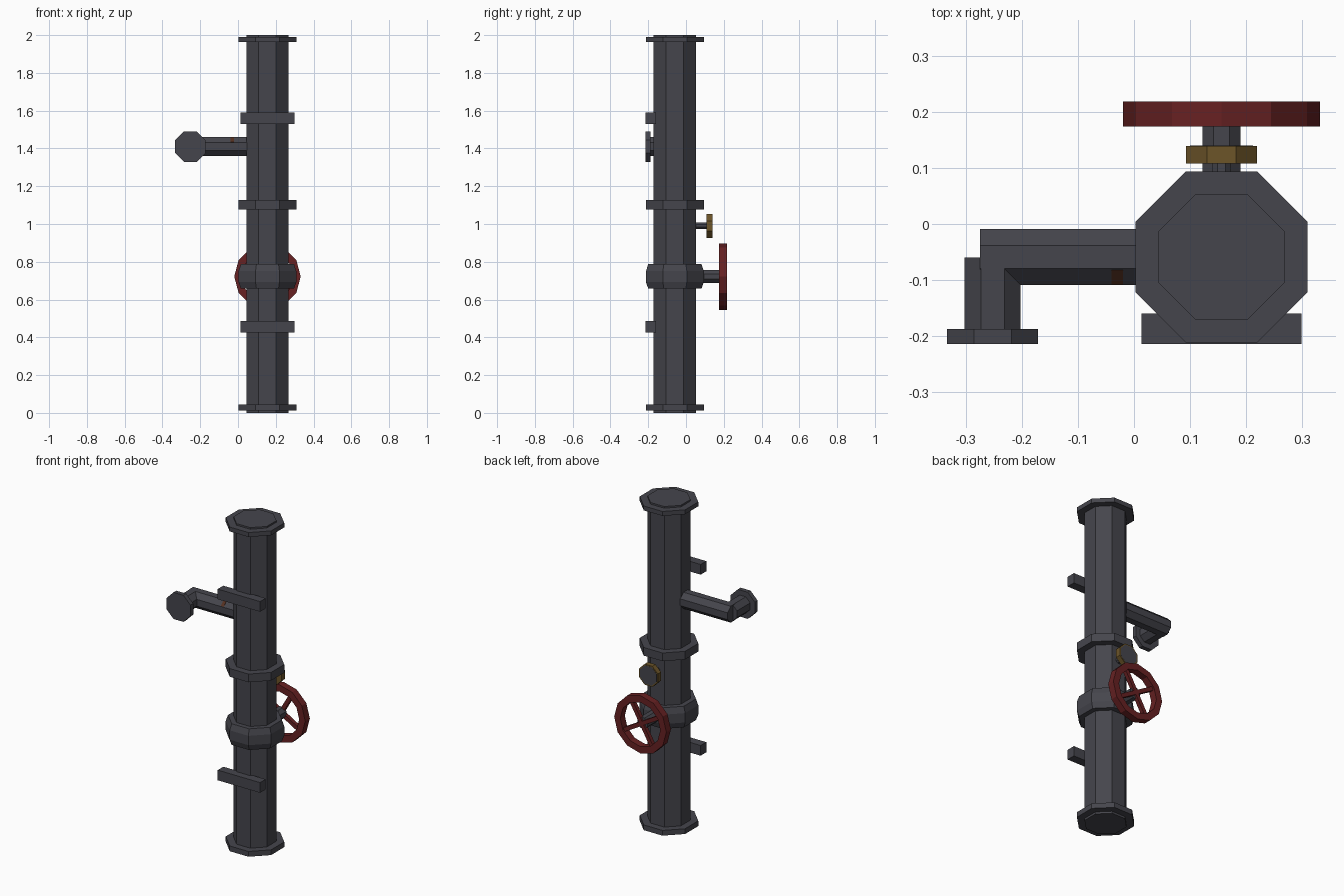
import bpy, bmesh, math
from mathutils import Matrix, Vector

if "Cube" in bpy.data.objects:
    bpy.data.objects.remove(bpy.data.objects["Cube"], do_unlink=True)


def material(name, rgb):
    m = bpy.data.materials.new(name)
    m.use_nodes = True
    m.diffuse_color = (*rgb, 1)
    bsdf = m.node_tree.nodes["Principled BSDF"]
    bsdf.inputs["Base Color"].default_value = (*rgb, 1)
    bsdf.inputs["Roughness"].default_value = 0.8
    return m


IRON = material("dark iron", (0.06, 0.06, 0.073))
RED = material("red paint", (0.135, 0.015, 0.016))
BRASS = material("aged brass", (0.15, 0.09, 0.022))
RUST = material("rust", (0.09, 0.03, 0.015))

CX, CY = 0.156, -0.059      # axis of the main pipe
ARM_X, ARM_Z = -0.252, 1.41  # axis of the outlet
WHEEL_Z, GAUGE_Z = 0.722, 0.99


def finish(bm, name, mat):
    bmesh.ops.recalc_face_normals(bm, faces=bm.faces)
    mesh = bpy.data.meshes.new(name)
    bm.to_mesh(mesh)
    bm.free()
    mesh.materials.append(mat)
    obj = bpy.data.objects.new(name, mesh)
    bpy.context.collection.objects.link(obj)
    return obj


def box(name, size, centre, mat, turn=Matrix()):
    bm = bmesh.new()
    bmesh.ops.create_cube(bm, size=1, matrix=Matrix.Translation(centre) @ turn @ Matrix.Diagonal((*size, 1)))
    return finish(bm, name, mat)


def octagon(name, start, end, apothem, mat):
    """Eight-sided bar between two points, flats facing the axes."""
    start, end = Vector(start), Vector(end)
    axis = end - start
    r = apothem / math.cos(math.pi / 8)
    turn = Matrix.Identity(4)
    if abs(axis.x) > 0.001:
        turn = Matrix.Rotation(math.pi / 2, 4, 'Y')
    elif abs(axis.y) > 0.001:
        turn = Matrix.Rotation(math.pi / 2, 4, 'X')
    bm = bmesh.new()
    bmesh.ops.create_cone(bm, cap_ends=True, segments=8, radius1=r, radius2=r, depth=axis.length,
                          matrix=Matrix.Rotation(math.pi / 8, 4, 'Z'))
    # square the flats to the axes whatever the starting vertex
    if abs(max(v.co.x for v in bm.verts) - apothem) > 0.0001:
        bm.transform(Matrix.Rotation(math.pi / 8, 4, 'Z'))
    bm.transform(Matrix.Translation((start + end) / 2) @ turn)
    return finish(bm, name, mat)


def lathe(name, profile, sides, phase, place, mat, closed=False):
    """Sweep a (radius, height) profile around z."""
    bm = bmesh.new()
    rings = []
    for i in range(sides):
        a = 2 * math.pi * i / sides + phase
        rings.append([bm.verts.new((r * math.cos(a), r * math.sin(a), z)) for r, z in profile])
    n = len(profile)
    for i in range(sides):
        a, b = rings[i], rings[(i + 1) % sides]
        for j in range(n if closed else n - 1):
            k = (j + 1) % n
            bm.faces.new((a[j], b[j], b[k], a[k]))
    if not closed:
        for j in (0, -1):
            bm.faces.new([ring[j] for ring in rings])
    bm.transform(place)
    return finish(bm, name, mat)


# Main pipe and its flanges
octagon("main_pipe", (CX, CY, 0), (CX, CY, 2), 0.112, IRON)
for name, low, high in (("bottom_flange", 0.013, 0.045), ("middle_flange", 1.077, 1.127),
                        ("top_flange", 1.963, 1.99)):
    octagon(name, (CX, CY, low), (CX, CY, high), 0.153, IRON)

# Valve body with bevelled rims
k = 1 / math.cos(math.pi / 8)
lathe("valve_body", [(0.141 * k, 0.658), (0.153 * k, 0.693), (0.153 * k, 0.75), (0.141 * k, 0.787)],
      8, math.pi / 8, Matrix.Translation((CX, CY, 0)), IRON)

# Wall brackets
for name, z in (("lower_bracket", 0.456), ("upper_bracket", 1.56)):
    box(name, (0.286, 0.054, 0.062), (CX, -0.187, z), IRON)

# Side outlet with elbow and end cap
octagon("outlet_arm", (CX, CY, ARM_Z), (-0.275, CY, ARM_Z), 0.05, IRON)
octagon("outlet_elbow", (ARM_X, -0.06, ARM_Z), (ARM_X, -0.2, ARM_Z), 0.05, IRON)
octagon("outlet_cap", (ARM_X, -0.187, ARM_Z), (ARM_X, -0.214, ARM_Z), 0.081, IRON)
box("rust_patch", (0.02, 0.036, 0.003), (-0.03, CY - 0.0354, ARM_Z + 0.0354), RUST,
    Matrix.Rotation(math.pi / 4, 4, 'X'))

# Hand wheel: stem, rim and crossed spokes
octagon("wheel_stem", (CX, CY, WHEEL_Z), (CX, 0.196, WHEEL_Z), 0.034, IRON)
upright = Matrix.Translation((CX, 0.196, WHEEL_Z)) @ Matrix.Rotation(math.pi / 2, 4, 'X')
lathe("wheel_rim", [(0.176, -0.022), (0.176, 0.022), (0.135, 0.022), (0.135, -0.022)],
      12, 0, upright, RED, closed=True)
for name, angle in (("wheel_spoke_long", 30), ("wheel_spoke_cross", 120)):
    box(name, (0.29, 0.024, 0.024), (CX, 0.196, WHEEL_Z), RED,
        Matrix.Rotation(math.radians(angle), 4, 'Y'))

# Pressure gauge
octagon("gauge_stem", (CX, CY, GAUGE_Z), (CX, 0.112, GAUGE_Z), 0.017, IRON)
octagon("gauge_case", (CX, 0.108, GAUGE_Z), (CX, 0.139, GAUGE_Z), 0.063, BRASS)
octagon("gauge_face", (CX, 0.137, GAUGE_Z), (CX, 0.14, GAUGE_Z), 0.056, IRON)
